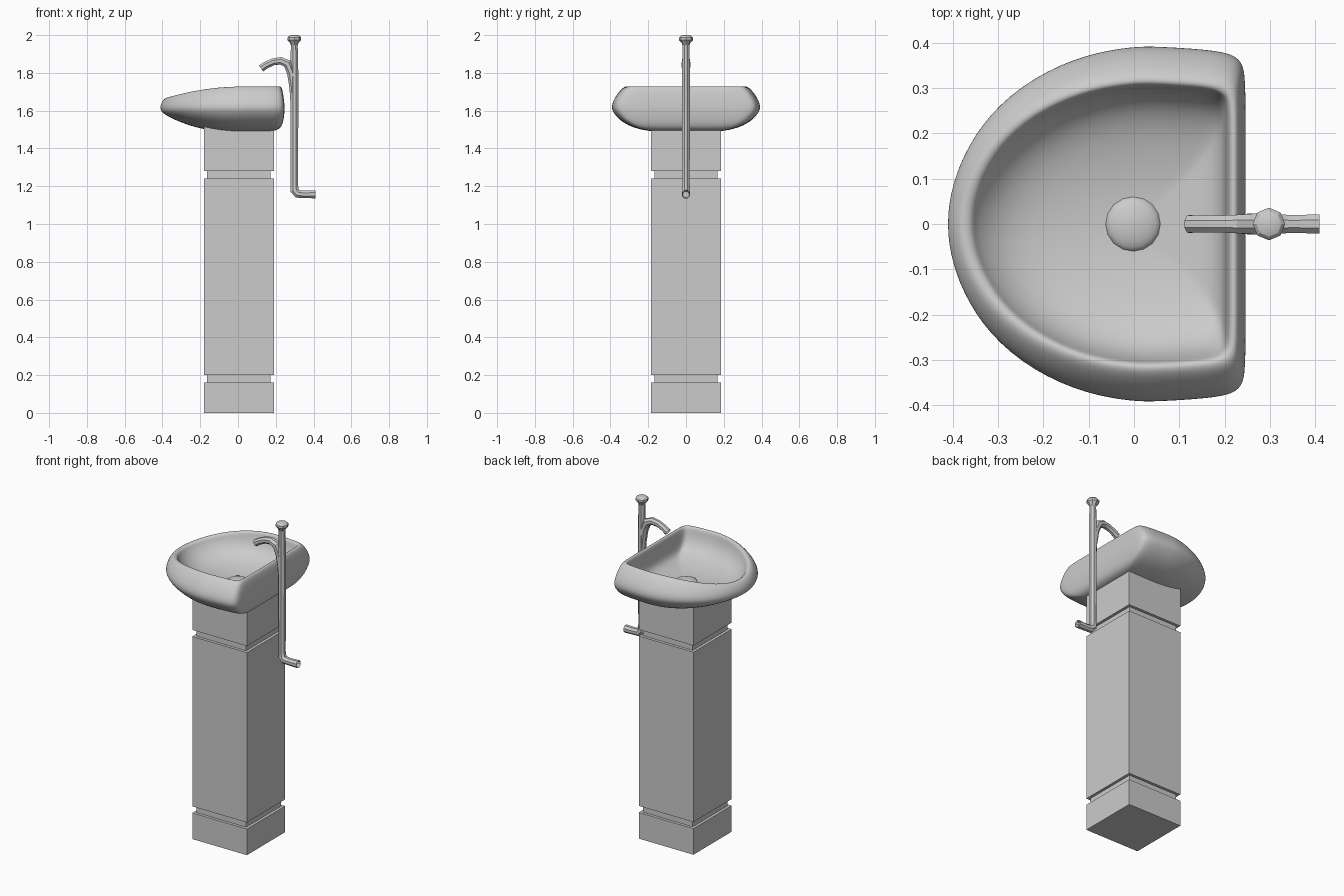
import bpy, bmesh, math
from mathutils import Vector

if "Cube" in bpy.data.objects:
    bpy.data.objects.remove(bpy.data.objects["Cube"])

mat = bpy.data.materials.new("light grey")
mat.diffuse_color = (0.6, 0.6, 0.6, 1)
mat.use_nodes = True
mat.node_tree.nodes["Principled BSDF"].inputs["Base Color"].default_value = mat.diffuse_color


def loft(name, rings, smooth_angle, hollow_end=False):
    """Skin a list of closed rings, cap both ends, optionally recess the last cap."""
    bm = bmesh.new()
    loops = [[bm.verts.new(p) for p in ring] for ring in rings]
    n = len(loops[0])
    for a, b in zip(loops, loops[1:]):
        for i in range(n):
            j = (i + 1) % n
            bm.faces.new((a[i], a[j], b[j], b[i]))
    bm.faces.new(loops[0])
    end = bm.faces.new(loops[-1])
    bmesh.ops.recalc_face_normals(bm, faces=bm.faces)
    if hollow_end:
        bmesh.ops.inset_individual(bm, faces=[end], thickness=0.006)
        bmesh.ops.translate(bm, verts=end.verts, vec=end.normal * -0.02)
    me = bpy.data.meshes.new(name)
    bm.to_mesh(me)
    bm.free()
    me.materials.append(mat)
    ob = bpy.data.objects.new(name, me)
    bpy.context.collection.objects.link(ob)
    bpy.ops.object.select_all(action='DESELECT')
    ob.select_set(True)
    bpy.context.view_layer.objects.active = ob
    bpy.ops.object.shade_smooth_by_angle(angle=math.radians(smooth_angle))
    return ob


def circle(x, z, r, n, offset=0.0):
    return [(x + r * math.cos(math.tau * i / n + offset),
             r * math.sin(math.tau * i / n + offset), z) for i in range(n)]


def pipe(name, path, sides=8):
    """Octagonal pipe along (x, z, radius) points in the xz plane."""
    rings = []
    for k, (x, z, r) in enumerate(path):
        x0, z0, _ = path[max(k - 1, 0)]
        x1, z1, _ = path[min(k + 1, len(path) - 1)]
        t = Vector((x1 - x0, 0, z1 - z0)).normalized()
        nrm = Vector((-t.z, 0, t.x))
        ring = []
        for i in range(sides):
            a = math.tau * (i + 0.5) / sides
            ring.append(Vector((x, 0, z)) + nrm * (r * math.cos(a))
                        + Vector((0, r * math.sin(a), 0)))
        rings.append(ring)
    return loft(name, rings, 30, hollow_end=True)


# Square pedestal with two recessed grooves
H, G = 0.185, 0.168
levels = [(H, 0), (H, 0.16), (G, 0.16), (G, 0.20), (H, 0.20), (H, 1.24),
          (G, 1.24), (G, 1.28), (H, 1.28), (H, 1.52)]
loft("pedestal", [[(0.005 + sx * h, sy * h, z) for sx, sy in
                   ((-1, -1), (1, -1), (1, 1), (-1, 1))] for h, z in levels], 10)

# Basin: D-shaped outline (half, mirrored) swept through underside, rim and bowl
half = [(-1, 0), (-.985, .17), (-.92, .38), (-.78, .62), (-.54, .83), (-.25, .96),
        (0, 1), (.2, 1.0), (.6, .985), (.85, .965), (.97, .92), (1, .82), (1, .5), (1, 0)]
outline = half + [(u, -v) for u, v in half[-2:0:-1]]
# front reach, back reach, half width, height at sides, height at nose
sections = [
    (.05, .04, .05, 1.485, 1.488), (.15, .13, .13, 1.487, 1.495),
    (.24, .205, .21, 1.493, 1.516), (.31, .230, .29, 1.513, 1.541),
    (.37, .241, .35, 1.548, 1.568), (.407, .246, .386, 1.590, 1.592),
    (.415, .247, .396, 1.620, 1.615), (.408, .243, .382, 1.662, 1.641),
    (.394, .236, .350, 1.707, 1.662), (.379, .227, .325, 1.729, 1.670),
    (.362, .213, .310, 1.728, 1.666), (.354, .208, .304, 1.712, 1.655),
    (.345, .205, .297, 1.680, 1.640), (.31, .200, .275, 1.630, 1.605),
    (.25, .190, .22, 1.590, 1.575), (.15, .13, .13, 1.565, 1.560),
    (.05, .05, .05, 1.555, 1.555)]
rings = []
for xf, xb, w, zs, zf in sections:
    rings.append([(u * (xf if u < 0 else xb), w * v,
                   zs + (zf - zs) * min(u, 0) ** 2) for u, v in outline])
basin = loft("basin", rings, 180)
sub = basin.modifiers.new("smooth", 'SUBSURF')
sub.levels = sub.render_levels = 2

# Domed drain cover
dome = [circle(-0.002, 1.553 + 0.022 * math.sin(a), 0.062 * math.cos(a), 16)
        for a in (0, 0.3, 0.6, 0.9, 1.2, 1.45)]
loft("drain_cover", dome, 60)

# Supply pipe: riser with an elbow at the bottom
pipe("supply_pipe", [(.298, 1.955, .019), (.298, 1.90, .021), (.299, 1.75, .023),
                     (.298, 1.21, .021), (.300, 1.178, .024), (.315, 1.160, .024),
                     (.345, 1.157, .021), (.41, 1.157, .023)])

# Spout branching off the riser
pipe("spout", [(.297, 1.60, .018), (.291, 1.72, .020), (.281, 1.80, .023),
               (.262, 1.848, .025), (.225, 1.864, .022), (.185, 1.858, .020),
               (.150, 1.842, .020), (.122, 1.824, .021)])

# Knob on top of the riser
loft("knob", [circle(.298, z, r, 8) for z, r in
              ((1.945, .018), (1.958, .022), (1.973, .036), (1.987, .036),
               (1.996, .028), (2.0, .018))], 25)
